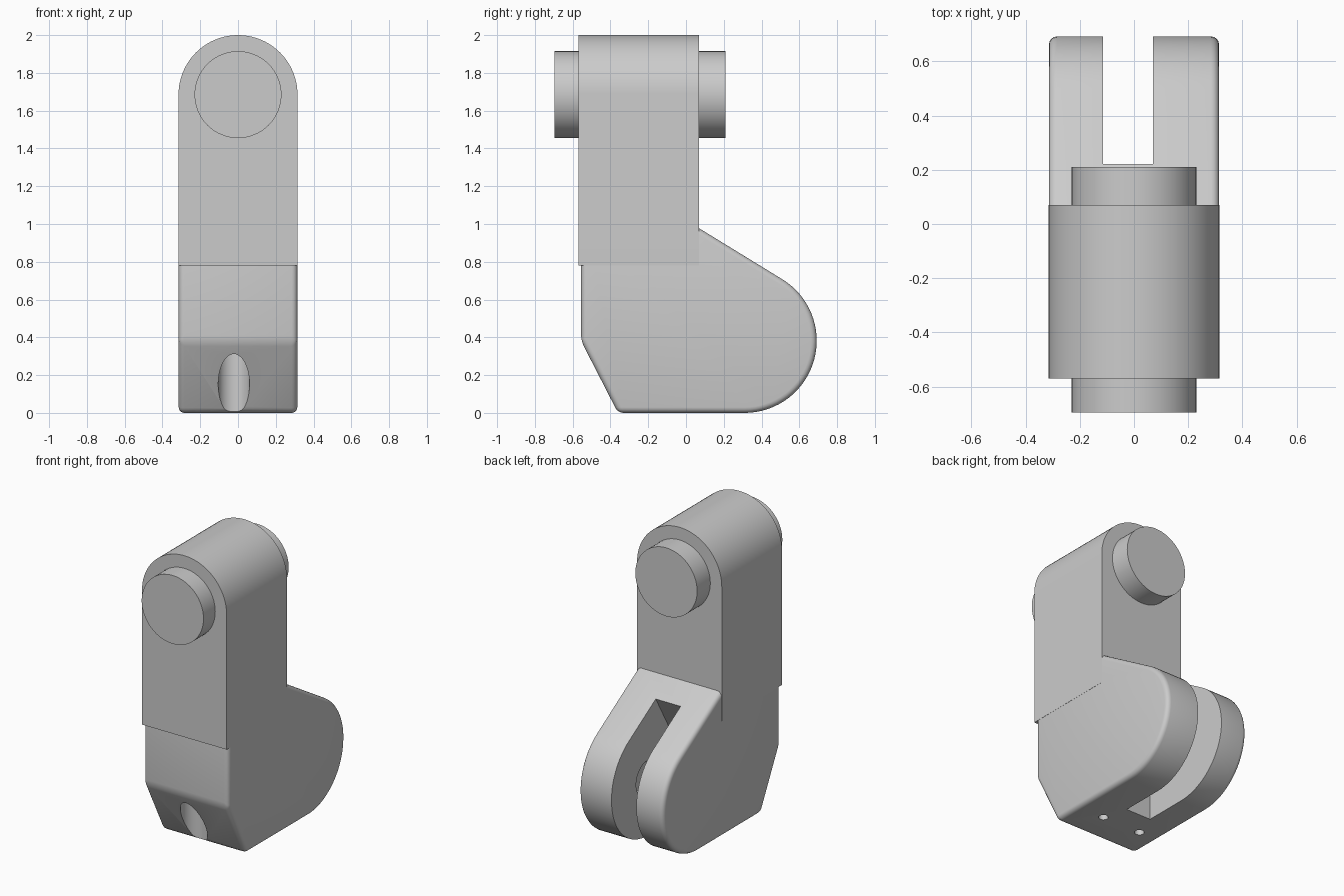
import bpy, bmesh
from math import sin, cos, pi, radians
from mathutils import Matrix

cube = bpy.data.objects.get("Cube")
if cube:
    bpy.data.objects.remove(cube, do_unlink=True)

grey = bpy.data.materials.new("plain_grey")
grey.use_nodes = True
colour = (0.6, 0.6, 0.6, 1)
grey.diffuse_color = colour
grey.node_tree.nodes["Principled BSDF"].inputs["Base Color"].default_value = colour


def make_object(name, bm):
    bmesh.ops.recalc_face_normals(bm, faces=bm.faces)
    mesh = bpy.data.meshes.new(name)
    bm.to_mesh(mesh)
    bm.free()
    mesh.materials.append(grey)
    ob = bpy.data.objects.new(name, mesh)
    bpy.context.collection.objects.link(ob)
    return ob


def extrude(name, profile, axis, lo, hi):
    """Extrude a YZ profile along x, or an XZ profile along y."""
    bm = bmesh.new()
    place = (lambda p: (lo, p[0], p[1])) if axis == "x" else (lambda p: (p[0], lo, p[1]))
    face = bm.faces.new([bm.verts.new(place(p)) for p in profile])
    out = bmesh.ops.extrude_face_region(bm, geom=[face])
    move = (hi - lo, 0, 0) if axis == "x" else (0, hi - lo, 0)
    verts = [g for g in out["geom"] if isinstance(g, bmesh.types.BMVert)]
    bmesh.ops.translate(bm, verts=verts, vec=move)
    return make_object(name, bm)


def cylinder(name, radius, length, centre, axis, sides=64):
    turn = {"x": Matrix.Rotation(pi / 2, 4, "Y"), "y": Matrix.Rotation(pi / 2, 4, "X"),
            "z": Matrix.Identity(4)}[axis]
    bm = bmesh.new()
    bmesh.ops.create_cone(bm, cap_ends=True, segments=sides, radius1=radius, radius2=radius,
                          depth=length, matrix=Matrix.Translation(centre) @ turn)
    return make_object(name, bm)


def arc(cx, cz, r, start, end, steps):
    angles = [radians(start + (end - start) * i / steps) for i in range(steps + 1)]
    return [(cx + r * cos(a), cz + r * sin(a)) for a in angles]


def smooth(ob, angle=30):
    bpy.ops.object.select_all(action="DESELECT")
    ob.select_set(True)
    bpy.context.view_layer.objects.active = ob
    bpy.ops.object.shade_smooth_by_angle(angle=radians(angle))


# Upper arm: upright slab with a round top
half = 0.315
arch = [(-half, 0.78)] + [(half, 0.78)] + arc(0, 1.685, half, 0, 180, 40)
upper_arm = extrude("upper_arm", arch, "y", -0.57, 0.07)

# Cross pin through the round top
pin = cylinder("cross_pin", 0.23, 0.905, (0, -0.2425, 1.685), "y")

# Foot: chamfered toe in front, round forked heel behind
heel = arc(0.31, 0.382, 0.382, -90, 60, 32)
foot_profile = [(-0.555, 1.02), (-0.555, 0.38), (-0.36, 0)] + heel + [(0.0, 1.02)]
foot = extrude("forked_foot", foot_profile, "x", -half + 0.001, half - 0.001)
bevel = foot.modifiers.new("rounded_edges", "BEVEL")
bevel.width = 0.03
bevel.segments = 4
bevel.limit_method = "ANGLE"
bevel.angle_limit = radians(20)

# Cutters: fork slot, pivot socket, toe bore and two small sole holes
slot = [(0.015, -0.1), (0.9, -0.1), (0.9, 1.2), (0.405, 1.2), (0.015, 0.53)]
cutters = [
    extrude("slot_cutter", slot, "x", -0.115, 0.07),
    cylinder("pivot_socket_cutter", 0.12, 0.2, (0.06, 0.31, 0.385), "x", 48),
    cylinder("toe_bore_cutter", 0.083, 0.9, (-0.022, -0.437, 0.25), "z", 48),
]
for side in (-1, 1):
    cutters.append(cylinder("sole_hole_cutter", 0.03, 0.3, (-0.025 + side * 0.143, -0.15, 0), "z", 24))

for cutter in cutters:
    cutter.hide_render = True
    cut = foot.modifiers.new(cutter.name, "BOOLEAN")
    cut.operation = "DIFFERENCE"
    cut.solver = "EXACT"
    cut.object = cutter

# Bake the cuts, then drop the helpers
graph = bpy.context.evaluated_depsgraph_get()
baked = bpy.data.meshes.new_from_object(foot.evaluated_get(graph))
foot.modifiers.clear()
foot.data = baked
for cutter in cutters:
    bpy.data.objects.remove(cutter, do_unlink=True)

for part in (upper_arm, pin, foot):
    smooth(part)
